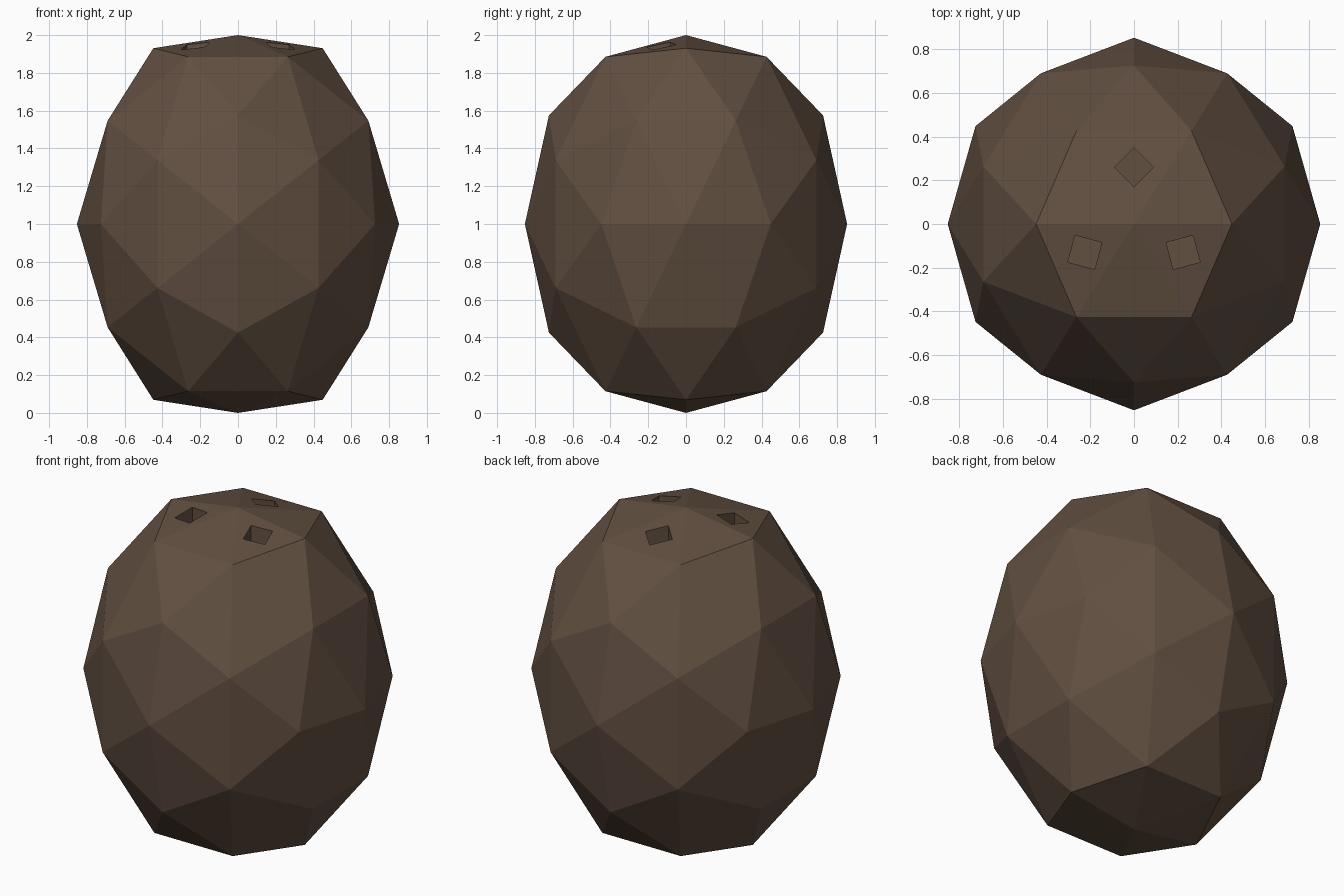
import bpy, bmesh, math
from mathutils import Vector

if "Cube" in bpy.data.objects:
    bpy.data.objects.remove(bpy.data.objects["Cube"])

brown = bpy.data.materials.new("husk brown")
brown.diffuse_color = (0.122, 0.079, 0.053, 1)
brown.use_nodes = True
brown.node_tree.nodes["Principled BSDF"].inputs["Base Color"].default_value = brown.diffuse_color


def make_object(name, bm):
    bmesh.ops.recalc_face_normals(bm, faces=bm.faces)
    mesh = bpy.data.meshes.new(name)
    bm.to_mesh(mesh)
    bm.free()
    mesh.materials.append(brown)
    ob = bpy.data.objects.new(name, mesh)
    bpy.context.collection.objects.link(ob)
    return ob


# Shell: icosahedron standing on an edge, split once, stretched, with flattened poles
PHI = (1 + math.sqrt(5)) / 2
corners = []
for a in (-1, 1):
    for b in (-PHI, PHI):
        corners += [Vector((a, 0, b)), Vector((b, a, 0)), Vector((0, b, a))]
points = list(corners)
for i, p in enumerate(corners):
    points += [p + q for q in corners[i + 1:] if (p - q).length < 2.01]

bm = bmesh.new()
for p in points:
    bm.verts.new(p.normalized())
bmesh.ops.convex_hull(bm, input=bm.verts)
for v in bm.verts:
    x, y, z = v.co
    z = max(-1, min(1, z * 1.094))
    v.co = (x * 0.853, y * 0.853, 1 + z)
shell = make_object("coconut_shell", bm)

# Three square eye holes around the top
bm = bmesh.new()
for k in range(3):
    ang = math.radians(90 + 120 * k)
    cx, cy = 0.26 * math.cos(ang), 0.26 * math.sin(ang)
    rings = []
    for z in (1.80, 2.2):
        rings.append([bm.verts.new((cx + 0.09 * math.cos(ang + j * math.pi / 2),
                                    cy + 0.09 * math.sin(ang + j * math.pi / 2), z))
                      for j in range(4)])
    low, high = rings
    bm.faces.new(low[::-1])
    bm.faces.new(high)
    for j in range(4):
        n = (j + 1) % 4
        bm.faces.new((low[j], low[n], high[n], high[j]))
cutter = make_object("eye_hole_cutter", bm)
cutter.hide_render = True

cut = shell.modifiers.new("eye holes", 'BOOLEAN')
cut.operation = 'DIFFERENCE'
cut.solver = 'EXACT'
cut.object = cutter
bpy.context.view_layer.objects.active = shell
bpy.ops.object.modifier_apply(modifier=cut.name)
bpy.data.objects.remove(cutter)
